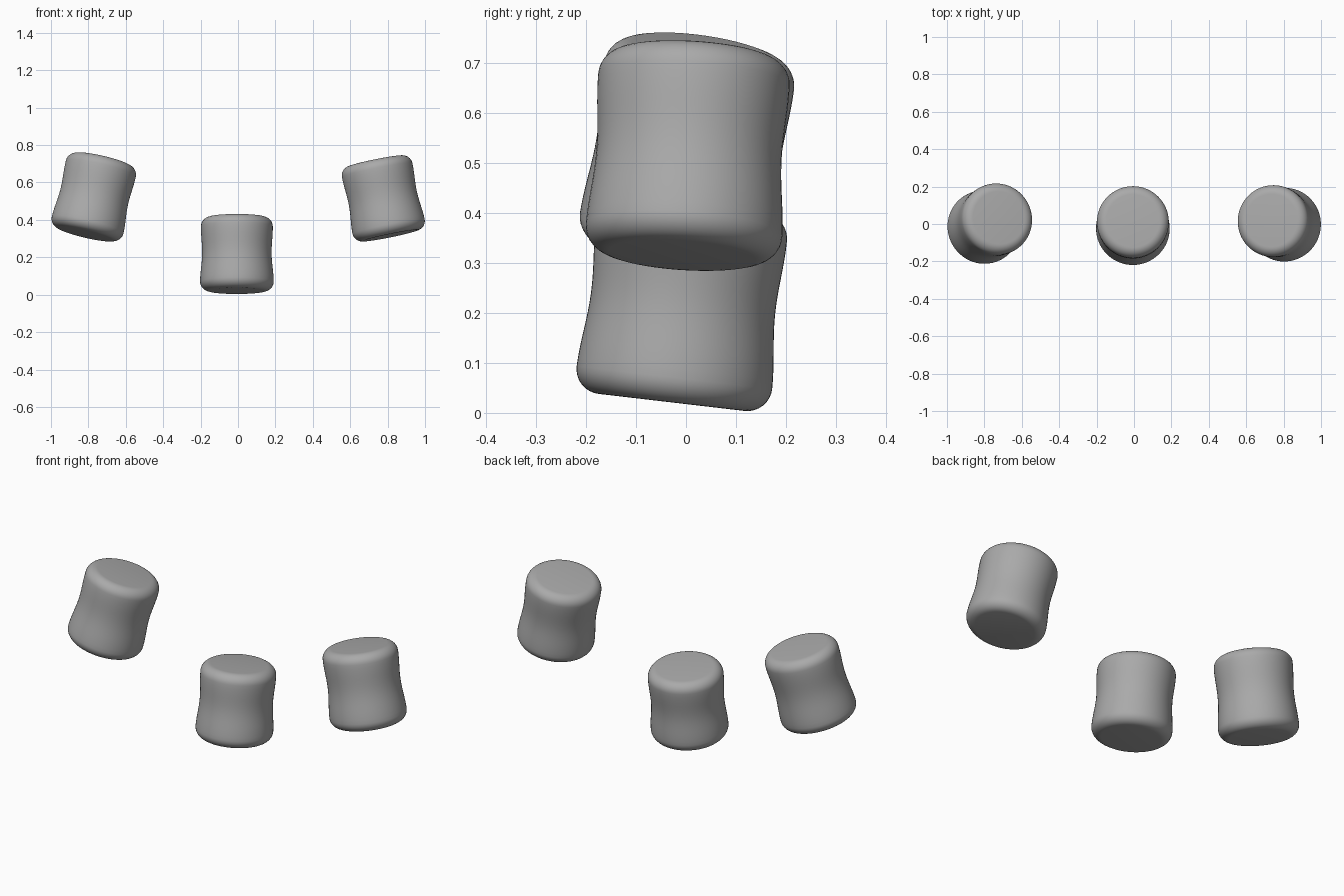
import bpy
import bmesh
from math import sin, cos, pi
from mathutils import Vector

default_cube = bpy.data.objects.get("Cube")
if default_cube:
    bpy.data.objects.remove(default_cube, do_unlink=True)

# One plain grey for everything
grey = bpy.data.materials.new("soft_grey")
grey.use_nodes = True
colour = (0.4, 0.4, 0.4, 1)
grey.diffuse_color = colour
grey.node_tree.nodes["Principled BSDF"].inputs["Base Color"].default_value = colour

SIDES = 64
BOTTOM_R, TOP_R, ROUND, WAIST = 0.197, 0.192, 0.05, 0.009


def pillow_profile(length):
    """Radius and height pairs: rounded base, pinched side, rounded top."""
    arc = [i / 8 * pi / 2 for i in range(9)]
    base = [(BOTTOM_R - ROUND * (1 - sin(a)), ROUND * (1 - cos(a))) for a in arc]
    side = []
    for i in range(1, 16):
        t = i / 16
        radius = BOTTOM_R + (TOP_R - BOTTOM_R) * t - WAIST * sin(pi * t) ** 2
        side.append((radius, ROUND + (length - 2 * ROUND) * t))
    top = [(TOP_R - ROUND * (1 - cos(a)), length - ROUND * (1 - sin(a))) for a in arc]
    return base + side + top


def soft_cylinder(name, bottom, top):
    """Turn the profile and stand it between two cap centres."""
    axis = Vector(top) - Vector(bottom)
    bm = bmesh.new()
    rings = []
    for radius, height in pillow_profile(axis.length):
        rings.append([bm.verts.new((radius * cos(2 * pi * k / SIDES),
                                    radius * sin(2 * pi * k / SIDES), height))
                      for k in range(SIDES)])
    for low, high in zip(rings, rings[1:]):
        for k in range(SIDES):
            n = (k + 1) % SIDES
            bm.faces.new((low[k], low[n], high[n], high[k]))
    bm.faces.new(rings[0][::-1])
    bm.faces.new(rings[-1])
    for face in bm.faces:
        face.smooth = True
    mesh = bpy.data.meshes.new(name)
    bm.to_mesh(mesh)
    bm.free()
    mesh.materials.append(grey)
    obj = bpy.data.objects.new(name, mesh)
    obj.location = bottom
    obj.rotation_euler = axis.to_track_quat("Z", "Y").to_euler()
    bpy.context.collection.objects.link(obj)
    return obj


# Three leaning soft cylinders
soft_cylinder("middle_cylinder", (-0.006, -0.029, 0.021), (-0.006, 0.017, 0.415))
soft_cylinder("right_cylinder", (-0.815, -0.024, 0.325), (-0.722, 0.033, 0.722))
soft_cylinder("left_cylinder", (0.815, -0.007, 0.316), (0.734, 0.019, 0.715))
